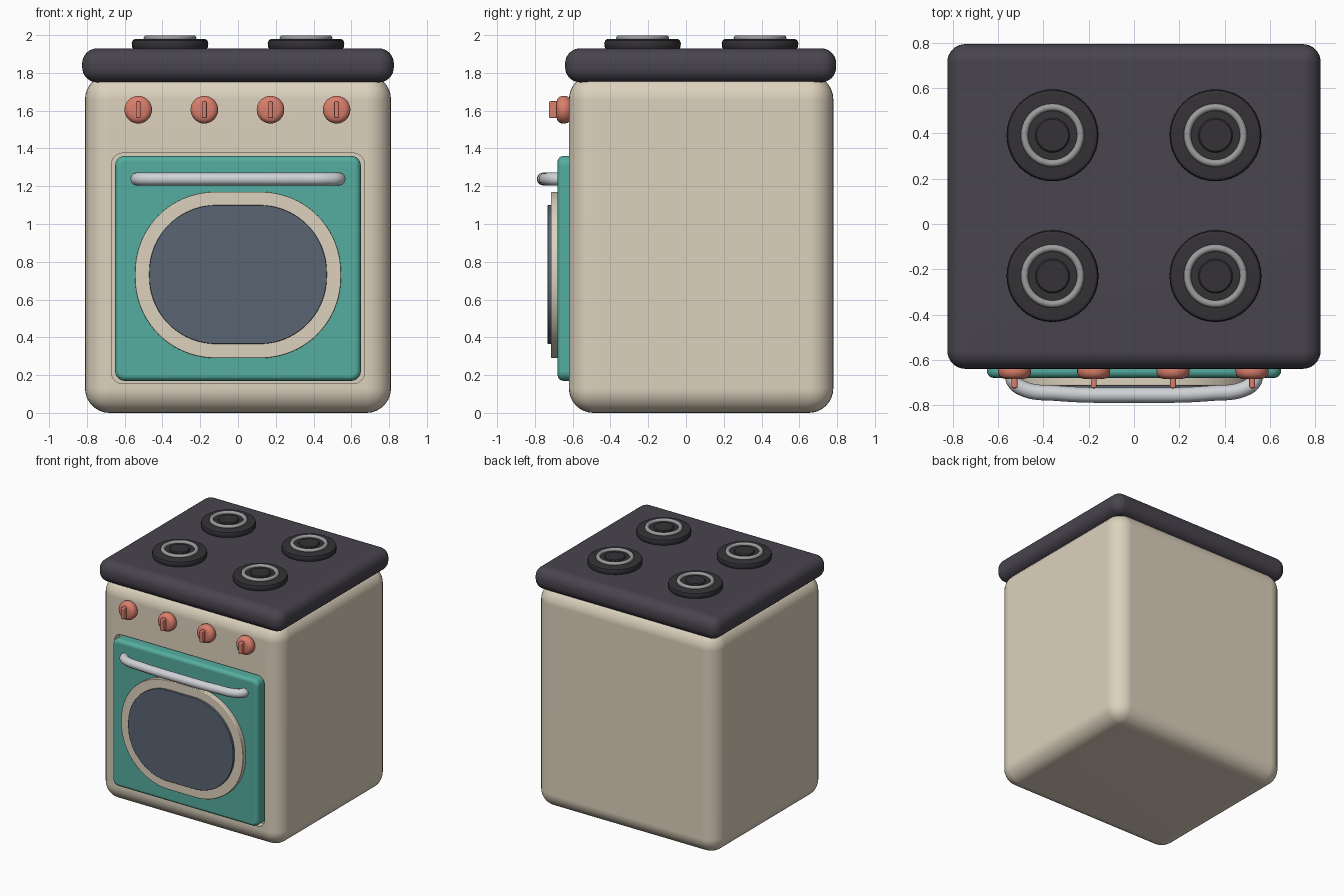
import bpy, bmesh
from math import sin, cos, pi, radians
from mathutils import Matrix

if "Cube" in bpy.data.objects:
    bpy.data.objects.remove(bpy.data.objects["Cube"])


def material(name, rgb):
    m = bpy.data.materials.new(name)
    m.diffuse_color = (*rgb, 1)
    m.use_nodes = True
    m.node_tree.nodes["Principled BSDF"].inputs["Base Color"].default_value = m.diffuse_color
    return m


CREAM = material("cream", (0.72, 0.64, 0.51))
DARK = material("charcoal", (0.065, 0.058, 0.075))
BLACK = material("burner_black", (0.035, 0.032, 0.036))
TEAL = material("teal", (0.09, 0.42, 0.35))
CORAL = material("coral", (0.70, 0.21, 0.15))
GLASS = material("glass", (0.10, 0.13, 0.17))
METAL = material("metal", (0.62, 0.64, 0.67))
RING = material("ring_metal", (0.33, 0.33, 0.34))


def finish(ob, mat, angle=35):
    ob.data.materials.clear()
    ob.data.materials.append(mat)
    bpy.ops.object.select_all(action='DESELECT')
    ob.select_set(True)
    bpy.context.view_layer.objects.active = ob
    bpy.ops.object.shade_smooth_by_angle(angle=radians(angle))
    wn = ob.modifiers.new("normals", 'WEIGHTED_NORMAL')
    wn.keep_sharp = True
    return ob


def to_object(bm, name):
    bmesh.ops.recalc_face_normals(bm, faces=bm.faces)
    me = bpy.data.meshes.new(name)
    bm.to_mesh(me)
    bm.free()
    ob = bpy.data.objects.new(name, me)
    bpy.context.collection.objects.link(ob)
    return ob


def box(name, lo, hi, r, seg=6):
    """Box between two corners with all edges rounded."""
    bm = bmesh.new()
    bmesh.ops.create_cube(bm, size=1)
    for v in bm.verts:
        v.co = [a + (c + 0.5) * (b - a) for a, b, c in zip(lo, hi, v.co)]
    bmesh.ops.bevel(bm, geom=bm.edges[:], offset=r, segments=seg, profile=0.5, affect='EDGES')
    return to_object(bm, name)


def panel(name, hx, z0, z1, r, y_back, y_front, edge=0.0, n=12):
    """Rounded rectangle in the xz plane, extruded toward the front."""
    bm = bmesh.new()
    cz, hz = (z0 + z1) / 2, (z1 - z0) / 2
    pts = []
    for k, (sx, sz) in enumerate([(1, 1), (-1, 1), (-1, -1), (1, -1)]):
        for i in range(n + 1):
            a = (k + i / n) * pi / 2
            pts.append((sx * (hx - r) + r * cos(a), cz + sz * (hz - r) + r * sin(a)))
    face = bm.faces.new([bm.verts.new((x, y_back, z)) for x, z in pts])
    ext = bmesh.ops.extrude_face_region(bm, geom=[face])["geom"]
    for v in ext:
        if isinstance(v, bmesh.types.BMVert):
            v.co.y = y_front
    if edge:
        rim = [e for e in bm.edges if all(abs(v.co.y - y_front) < 1e-5 for v in e.verts)]
        bmesh.ops.bevel(bm, geom=rim, offset=edge, segments=4, profile=0.5, affect='EDGES')
    return to_object(bm, name)


def lathe(name, profile, matrix, steps=40):
    """Spin (radius, height) points around the local z axis."""
    bm = bmesh.new()
    vs = [bm.verts.new((r, 0, h)) for r, h in profile]
    es = [bm.edges.new(p) for p in zip(vs, vs[1:])]
    bmesh.ops.spin(bm, geom=vs + es, cent=(0, 0, 0), axis=(0, 0, 1), angle=2 * pi, steps=steps)
    bmesh.ops.remove_doubles(bm, verts=bm.verts, dist=1e-5)
    bm.transform(matrix)
    return to_object(bm, name)


# Body with a shallow recess for the door
body = box("body", (-0.81, -0.62, 0.0), (0.81, 0.78, 1.79), 0.13, 8)
cutter = panel("recess_cutter", 0.67, 0.155, 1.375, 0.06, -0.56, -0.9)
cutter.hide_render = True
cut = body.modifiers.new("recess", 'BOOLEAN')
cut.operation, cut.solver, cut.object = 'DIFFERENCE', 'EXACT', cutter
bpy.context.view_layer.objects.active = body
bpy.ops.object.modifier_apply(modifier=cut.name)
bpy.data.objects.remove(cutter)
finish(body, CREAM)

# Cooktop slab
finish(box("cooktop", (-0.825, -0.64, 1.75), (0.825, 0.795, 1.93), 0.08, 8), DARK)

# Oven door, window frame and glass
finish(panel("oven_door", 0.65, 0.17, 1.36, 0.05, -0.565, -0.68, 0.03), TEAL)
finish(panel("window_frame", 0.545, 0.29, 1.17, 0.425, -0.67, -0.715, 0.006, 20), CREAM)
finish(panel("window_glass", 0.47, 0.365, 1.10, 0.355, -0.70, -0.733, 0.004, 20), GLASS)

# Bowed door handle
cu = bpy.data.curves.new("door_handle", 'CURVE')
cu.dimensions, cu.bevel_depth, cu.bevel_resolution = '3D', 0.034, 4
cu.use_fill_caps = True
half = [(0.535, -0.66), (0.53, -0.695), (0.49, -0.727), (0.34, -0.748)]
path = [(-x, y) for x, y in half] + [(0, -0.756)] + half[::-1]
sp = cu.splines.new('BEZIER')
sp.bezier_points.add(len(path) - 1)
for p, (x, y) in zip(sp.bezier_points, path):
    p.co = (x, y, 1.238)
    p.handle_left_type = p.handle_right_type = 'AUTO'
tmp = bpy.data.objects.new("handle_curve", cu)
bpy.context.collection.objects.link(tmp)
mesh = bpy.data.meshes.new_from_object(tmp.evaluated_get(bpy.context.evaluated_depsgraph_get()))
bpy.data.objects.remove(tmp)
handle = bpy.data.objects.new("door_handle", mesh)
bpy.context.collection.objects.link(handle)
finish(handle, METAL, 50)

# Control knobs with a raised grip
knob = [(0, -0.02), (0.06, -0.02), (0.06, 0.0), (0.07, 0.01), (0.073, 0.025), (0.073, 0.04),
        (0.068, 0.054), (0.056, 0.064), (0.04, 0.068), (0, 0.069)]
for i, x in enumerate((-0.528, -0.178, 0.172, 0.522)):
    m = Matrix.Translation((x, -0.617, 1.605)) @ Matrix.Rotation(pi / 2, 4, 'X')
    finish(lathe(f"knob_{i + 1}", knob, m, 32), CORAL)
    finish(box(f"knob_grip_{i + 1}", (x - 0.013, -0.726, 1.56), (x + 0.013, -0.67, 1.65), 0.008, 3), CORAL)

# Four burners: base disc, metal ring, centre cap
base = [(0, 1.92), (0.19, 1.92), (0.2, 1.935), (0.203, 1.955), (0.198, 1.972), (0.185, 1.98), (0, 1.98)]
ring = [(0.124 + 0.016 * cos(a * pi / 5), 1.984 + 0.016 * sin(a * pi / 5)) for a in range(11)]
cap = [(0, 1.97), (0.076, 1.97), (0.076, 1.985), (0.07, 1.992), (0, 1.992)]
for sx, side in ((-1, "left"), (1, "right")):
    for y, row in ((-0.23, "front"), (0.392, "back")):
        m = Matrix.Translation((sx * 0.36, y, 0))
        finish(lathe(f"burner_base_{row}_{side}", base, m), BLACK)
        finish(lathe(f"burner_ring_{row}_{side}", ring, m), RING, 60)
        finish(lathe(f"burner_cap_{row}_{side}", cap, m), BLACK)
